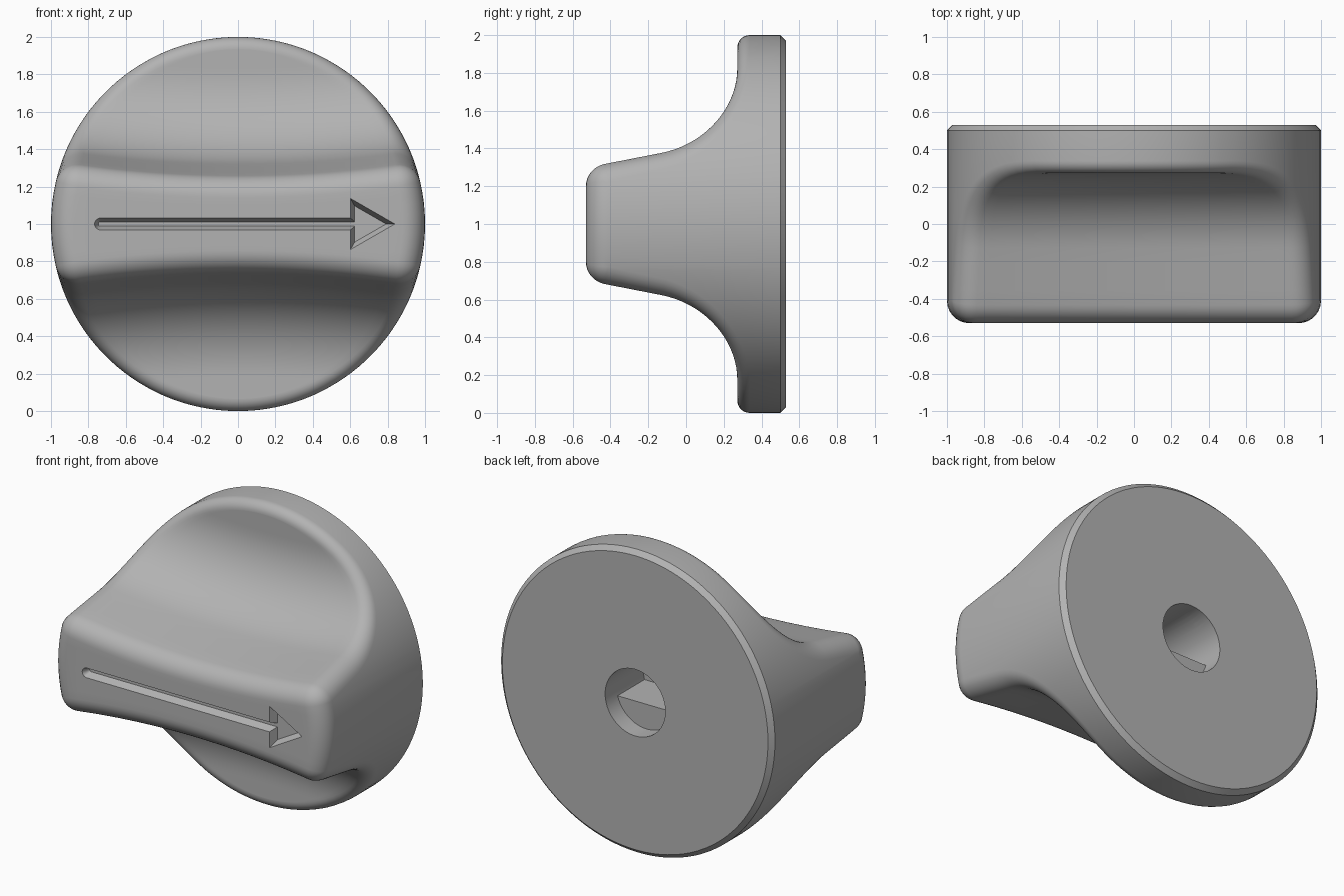
import bpy, bmesh
from math import sin, cos, asin, atan, pi, sqrt
from mathutils import Vector

cube = bpy.data.objects.get("Cube")
if cube:
    bpy.data.objects.remove(cube)

grey = bpy.data.materials.new("plain grey")
grey.use_nodes = True
grey.diffuse_color = (0.45, 0.45, 0.45, 1)
grey.node_tree.nodes["Principled BSDF"].inputs["Base Color"].default_value = (0.45, 0.45, 0.45, 1)

RIDGE, RIM = 0.12, 0.065      # edge rounding on the grip and on the disc
FRONT, BACK = -0.53, 0.53
RIDGE_H, BEND = 0.141, 0.08   # half height of the flat grip, waist curvature
ARC = 0.5                     # hollow beside the grip
SLOPE = atan(0.2)


def make_object(name, bm):
    bmesh.ops.remove_doubles(bm, verts=bm.verts, dist=1e-5)
    open_edges = [e for e in bm.edges if e.is_boundary]
    if open_edges:
        bmesh.ops.holes_fill(bm, edges=open_edges, sides=0)
    bmesh.ops.recalc_face_normals(bm, faces=bm.faces)
    mesh = bpy.data.meshes.new(name)
    bm.to_mesh(mesh)
    bm.free()
    mesh.materials.append(grey)
    obj = bpy.data.objects.new(name, mesh)
    bpy.context.collection.objects.link(obj)
    return obj


def half_profile():
    """Rounding centres (y, h), normal angle and rounding radius, from grip to rim."""
    rows = [(FRONT + RIDGE, RIDGE_H * i / 4, pi / 2, RIDGE) for i in range(4)]
    cy = FRONT + RIDGE
    for i in range(9):                                   # ridge rounding
        rows.append((cy, RIDGE_H, pi / 2 + (SLOPE - pi / 2) * i / 8, RIDGE))
    ey, eh = -0.13 + RIDGE * sin(SLOPE), 0.32 - RIDGE * cos(SLOPE)
    for i in range(1, 5):                                # sloping grip side
        f = i / 4
        rows.append((cy + (ey - cy) * f, RIDGE_H + (eh - RIDGE_H) * f, SLOPE, RIDGE))
    ay, ah = -0.13 - ARC * sin(SLOPE), 0.32 + ARC * cos(SLOPE)
    for i in range(1, 19):                               # hollow
        f = i / 18
        a = SLOPE + (pi / 2 - SLOPE) * f
        r = RIDGE + (RIM - RIDGE) * f
        rows.append((ay + (ARC + r) * sin(a), ah - (ARC + r) * cos(a), a, r))
    top = 1 - RIM
    start = asin(ah / top)
    for i in range(1, 13):                               # flat of the disc
        a = start + (pi / 2 - start) * i / 12
        rows.append((rows[-1][0], top * sin(a), pi / 2, RIM))
    return rows


def row_points(y, h, angle, r, side):
    k = BEND * min(1, h / RIDGE_H)
    gap = max(0, (1 - r) ** 2 - h * h)
    b = 1 + 2 * k * h
    width = sqrt(2 * gap / (b + sqrt(b * b + 4 * k * k * gap)))

    def centre_and_normal(x):
        n = Vector((-2 * k * x * cos(angle), -sin(angle), cos(angle))).normalized()
        return Vector((x, y, h + k * x * x)), n

    c, n = centre_and_normal(width)
    radial = Vector((c.x, 0, c.z)).normalized()
    edge = [radial * 0.97 + Vector((0, BACK, 0)), radial + Vector((0, 0.5, 0))]
    edge += [c + r * radial.slerp(n, i / 7) for i in range(7)]
    points = list(edge)
    for i in range(29):
        c, n = centre_and_normal(width * (1 - i / 14))
        points.append(c + r * n)
    points += [Vector((-p.x, p.y, p.z)) for p in reversed(edge)]
    return [Vector((p.x, p.y, 1 + side * p.z)) for p in points]


# Knob body: rows of points follow the grip profile from bottom to top
half = half_profile()
rows = [row_points(*p, -1) for p in reversed(half[1:])] + [row_points(*p, 1) for p in half]
bm = bmesh.new()
grid = [[bm.verts.new(p) for p in row] for row in rows]
for low, high in zip(grid, grid[1:]):
    for i in range(len(low) - 1):
        bm.faces.new((low[i], low[i + 1], high[i + 1], high[i]))
knob = make_object("knob", bm)


def prism(name, outer, inner, y0, y1):
    """Solid between two outlines of (x, z) points."""
    bm = bmesh.new()
    a = [bm.verts.new((x, y0, z)) for x, z in outer]
    b = [bm.verts.new((x, y1, z)) for x, z in inner]
    bm.faces.new(a)
    bm.faces.new(b)
    for i in range(len(a)):
        j = (i + 1) % len(a)
        bm.faces.new((a[i], a[j], b[j], b[i]))
    return make_object(name, bm)


def slot(r):
    left = [(-0.735 - r * sin(pi * i / 10), 1 + r * cos(pi * i / 10)) for i in range(11)]
    return left + [(0.64, 1 - r), (0.64, 1 + r)]


def arrow(s):
    return [(0.68 + x * s, 1 + z * s) for x, z in ((-0.08, 0.138), (-0.08, -0.138), (0.16, 0))]


def bore(r, cut=None):
    ring = [(r * cos(2 * pi * i / 48), 1 + r * sin(2 * pi * i / 48)) for i in range(48)]
    return [p for p in ring if cut is None or p[1] > cut]


# Pointer groove, arrow head and stepped shaft bore
cutters = [
    prism("groove_cutter", slot(0.036), slot(0.012), FRONT - 0.01, FRONT + 0.05),
    prism("arrow_cutter", arrow(1.05), arrow(0.7), FRONT - 0.01, FRONT + 0.05),
    prism("bore_cutter", bore(0.22), bore(0.22), BACK + 0.05, BACK - 0.12),
    prism("shaft_cutter", bore(0.22, 0.93), bore(0.22, 0.93), BACK, BACK - 0.4),
]
bpy.ops.object.select_all(action="DESELECT")
knob.select_set(True)
bpy.context.view_layer.objects.active = knob
for cutter in cutters:
    cutter.hide_render = True
    mod = knob.modifiers.new("cut", "BOOLEAN")
    mod.operation, mod.solver, mod.object = "DIFFERENCE", "EXACT", cutter
    bpy.ops.object.modifier_apply(modifier=mod.name)
    bpy.data.objects.remove(cutter)
bpy.ops.object.shade_smooth_by_angle(angle=pi / 6)
